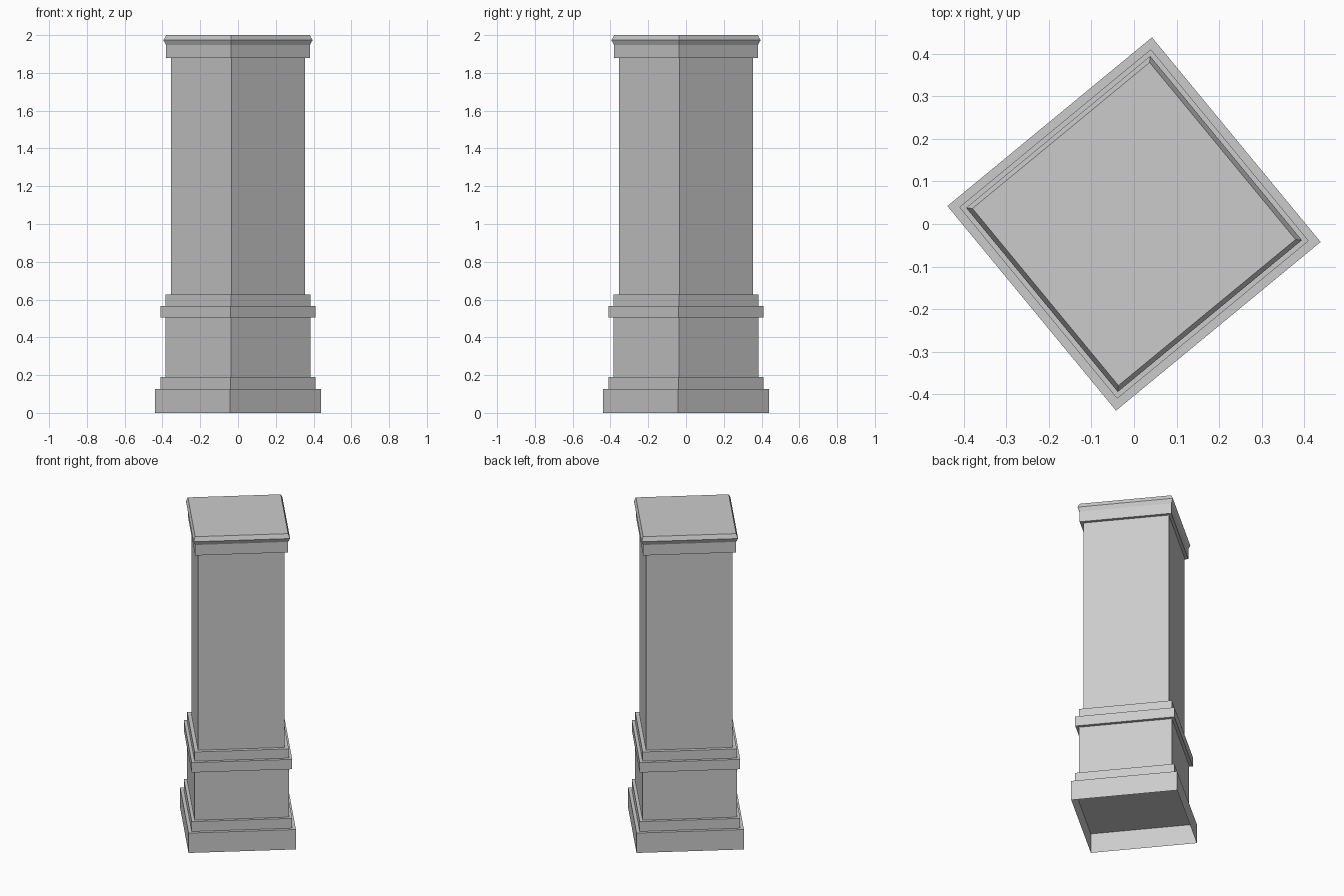
import bpy, bmesh, math

old = bpy.data.objects.get("Cube")
if old:
    bpy.data.objects.remove(old, do_unlink=True)

# Plain grey stone
stone = bpy.data.materials.new("grey_stone")
stone.use_nodes = True
GREY = (0.6, 0.6, 0.6, 1)
stone.diffuse_color = GREY
stone.node_tree.nodes["Principled BSDF"].inputs["Base Color"].default_value = GREY

TURN = math.radians(-5.5)  # angle of the corner nearest +x


def square_ring(bm, z, reach):
    """Square loop whose corners reach the given distance along the axes."""
    r = reach / math.cos(TURN)
    return [bm.verts.new((r * math.cos(TURN + i * math.pi / 2),
                          r * math.sin(TURN + i * math.pi / 2), z))
            for i in range(4)]


def tier(name, profile, open_bottom=False):
    """Loft square rings through (height, reach) pairs."""
    bm = bmesh.new()
    rings = [square_ring(bm, z, reach) for z, reach in profile]
    for low, high in zip(rings, rings[1:]):
        for i in range(4):
            j = (i + 1) % 4
            bm.faces.new((low[i], low[j], high[j], high[i]))
    bm.faces.new(rings[-1])
    if not open_bottom:
        bm.faces.new(rings[0][::-1])
    mesh = bpy.data.meshes.new(name)
    bm.to_mesh(mesh)
    bm.free()
    mesh.materials.append(stone)
    obj = bpy.data.objects.new(name, mesh)
    bpy.context.collection.objects.link(obj)
    return obj


# Hollow plinth and stepped pedestal
tier("plinth", [(0, 0.439), (0.127, 0.439)], open_bottom=True)
tier("plinth_step", [(0.127, 0.411), (0.19, 0.411)])
tier("pedestal", [(0.19, 0.385), (0.504, 0.385)])
tier("pedestal_band", [(0.504, 0.411), (0.567, 0.411)])
tier("pedestal_top", [(0.567, 0.385), (0.626, 0.385)])

# Shaft and flared cap
tier("shaft", [(0.626, 0.354), (1.88, 0.354)])
tier("cap", [(1.88, 0.38), (1.947, 0.38), (1.973, 0.395), (2.0, 0.38)])
